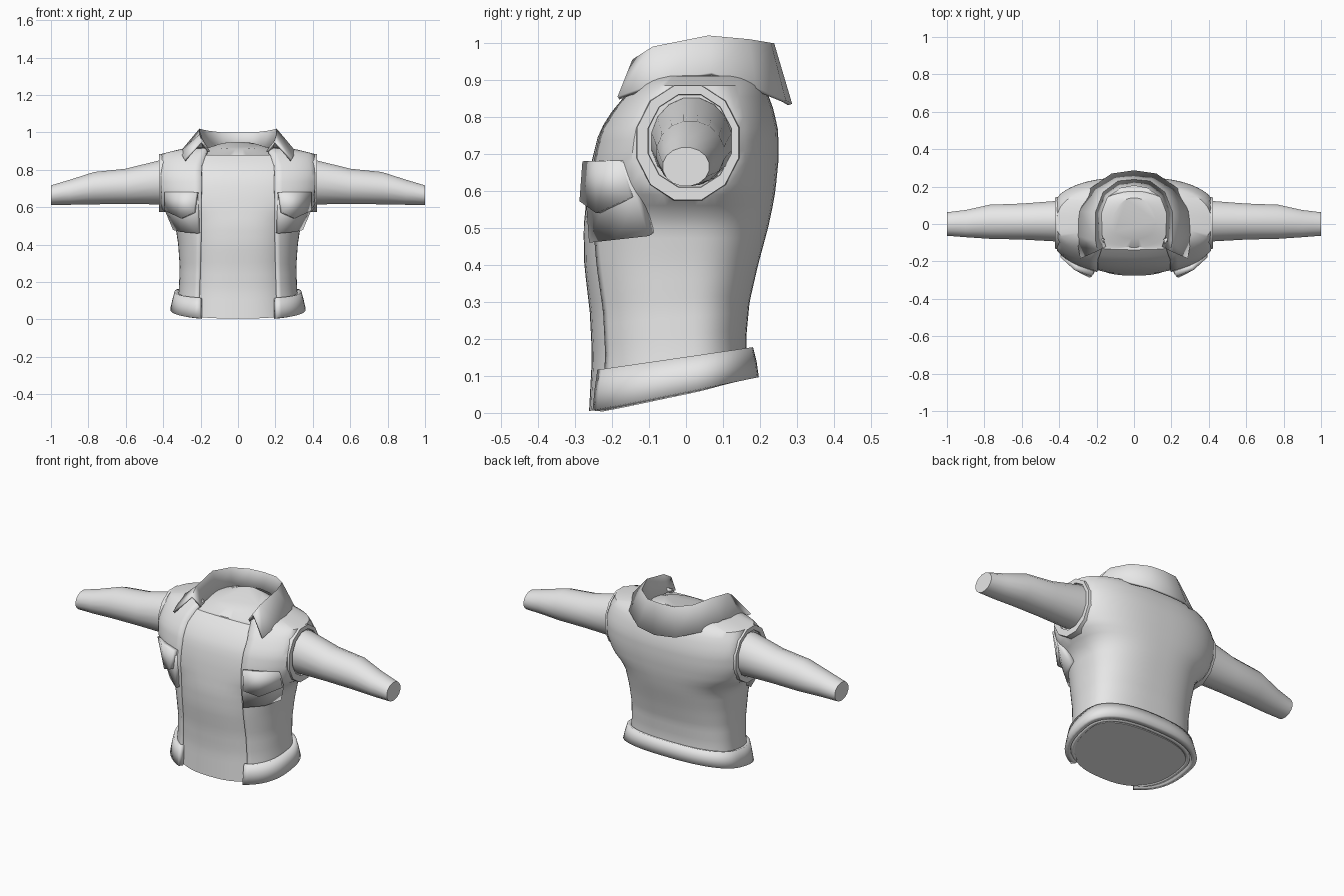
import bpy, math

cube = bpy.data.objects.get("Cube")
if cube:
    bpy.data.objects.remove(cube, do_unlink=True)

grey = bpy.data.materials.new("light_grey")
grey.use_nodes = True
grey.diffuse_color = (0.8, 0.8, 0.8, 1)
grey.node_tree.nodes["Principled BSDF"].inputs["Base Color"].default_value = (0.8, 0.8, 0.8, 1)


def loft(name, rings, closed=True, caps=False, thick=0, mirror=False):
    """Skin a list of equal-length point rings, bottom to top."""
    n = len(rings[0])
    verts = [p for ring in rings for p in ring]
    faces = []
    for i in range(len(rings) - 1):
        for j in range(n if closed else n - 1):
            k = (j + 1) % n
            faces.append((i * n + j, i * n + k, (i + 1) * n + k, (i + 1) * n + j))
    if caps:
        faces.append(tuple(reversed(range(n))))
        faces.append(tuple(range(len(verts) - n, len(verts))))
    mesh = bpy.data.meshes.new(name)
    mesh.from_pydata(verts, [], faces)
    mesh.materials.append(grey)
    ob = bpy.data.objects.new(name, mesh)
    bpy.context.collection.objects.link(ob)
    if thick:
        mod = ob.modifiers.new("thickness", 'SOLIDIFY')
        mod.thickness = thick
        mod.offset = -1
    if mirror:
        ob.modifiers.new("mirror", 'MIRROR')
    bpy.ops.object.select_all(action='DESELECT')
    bpy.context.view_layer.objects.active = ob
    ob.select_set(True)
    bpy.ops.object.shade_smooth_by_angle(angle=math.radians(35))
    return ob


# Body profile: height, half width, front depth, back depth
PROFILE = [
    (0, .325, .27, .165), (.15, .315, .262, .163), (.27, .312, .268, .172),
    (.4, .32, .283, .195), (.5, .335, .285, .222), (.55, .36, .28, .233),
    (.6, .42, .275, .242), (.68, .455, .263, .25), (.76, .465, .243, .25),
    (.82, .45, .205, .237), (.86, .43, .17, .222), (.885, .415, .14, .207),
    (.91, .31, .12, .185), (.92, .22, .11, .17)]
POWER = 2.5


def sample(z):
    for lo, hi in zip(PROFILE, PROFILE[1:]):
        if z <= hi[0]:
            f = (z - lo[0]) / (hi[0] - lo[0])
            return [p + (q - p) * f for p, q in zip(lo, hi)][1:]
    return PROFILE[-1][1:]


def section(z, grow=(0, 0, 0), gap=0, limit=.412, count=56):
    """Rounded cross-section; gap leaves the front open by that half width."""
    a, front, back = (v + g for v, g in zip(sample(z), grow))
    start = math.asin(min(1, gap / a) ** (POWER / 2))
    ring = []
    for i in range(count):
        t = start + (2 * math.pi - 2 * start) * i / (count - 1 if gap else count)
        s, c = math.sin(t), math.cos(t)
        x = math.copysign(abs(s) ** (2 / POWER), s) * a
        y = -math.copysign(abs(c) ** (2 / POWER), c) * (front if c > 0 else back)
        tilt = (.057 + .2 * y) * max(0, 1 - z / .4)
        ring.append((max(-limit, min(limit, x)), y, z + tilt))
    return ring


def opening(z):
    return .215 - .02 * min(1, z / .7) - .035 * max(0, (z - .82) / .1)


# Inner torso with a tilted neck cap
heights = [.88 * i / 26 for i in range(27)]
rings = [section(z, (-.02, -.008, -.02), limit=.39) for z in heights]
for z, a, front, back in [(.9, .2, .125, .17), (.925, .12, .08, .14)]:
    ring = []
    for i in range(56):
        t = 2 * math.pi * i / 56
        y = -math.cos(t) * (front if math.cos(t) > 0 else back)
        ring.append((a * math.sin(t), y, z + .17 * y))
    rings.append(ring)
loft("torso", rings, caps=True)

# Open-front vest and its hem band
heights = [.885 * i / 30 for i in range(31)] + [.91, .92]
loft("vest", [section(z, gap=opening(z)) for z in heights], closed=False, thick=.02)
loft("hem_band", [section(0, (.037, .012, .032), .205),
                  section(.055, (.03, .012, .027), .205),
                  section(.11, (.021, .01, .018), .205)], closed=False, thick=.03)


# Armhole rims and arms, lofted along x
def hoop(x, y, z, ry, rz, sides=12):
    return [(x, y + ry * math.cos(2 * math.pi * (i + .5) / sides),
             z + rz * math.sin(2 * math.pi * (i + .5) / sides)) for i in range(sides)]


loft("armhole_rims", [hoop(.37, .005, .73, .15, .162), hoop(.422, .005, .73, .142, .16),
                      hoop(.422, .01, .735, .117, .13), hoop(.38, .01, .735, .112, .125)],
     mirror=True)
ARM = [(.36, .015, .735, .112, .122), (.42, .015, .733, .11, .12),
       (.6, .013, .712, .098, .096), (.77, .012, .702, .093, .088),
       (.9, .002, .68, .074, .068), (1, 0, .665, .064, .053)]
loft("arms", [hoop(*a, sides=16) for a in ARM], caps=True, mirror=True)

# Folded collar: each rail runs from the front tip to the back centre
OUTER = [(.288, -.185, .855), (.308, -.06, .9), (.29, .07, .92), (.235, .19, .878), (.12, .27, .845)]
FOLD = [(.195, -.145, .955), (.205, -.09, .99), (.207, .06, 1.02), (.165, .17, 1.01), (.085, .23, 1.0)]
INNER = [(.15, -.12, .9), (.17, -.06, .9), (.17, .06, .905), (.14, .14, .91), (.075, .19, .915)]


def rail(half, back):
    return half + [back] + [(-x, y, z) for x, y, z in reversed(half)]


loft("collar", [rail(OUTER, (0, .287, .835)), rail(FOLD, (0, .238, 1.0)),
                rail(INNER, (0, .205, .915))], closed=False, thick=.012)

# Chest pockets with pointed flaps
loft("pockets", [[(.215, -.262, .46), (.305, -.19, .468), (.347, -.1, .478)],
                 [(.218, -.27, .57), (.32, -.218, .575), (.39, -.135, .58)],
                 [(.22, -.262, .675), (.32, -.23, .675), (.392, -.172, .675)]],
     closed=False, thick=.035, mirror=True)
loft("pocket_flaps", [[(.238, -.288, .572), (.305, -.243, .54), (.392, -.15, .582)],
                      [(.225, -.28, .68), (.32, -.245, .68), (.393, -.178, .68)]],
     closed=False, thick=.03, mirror=True)
